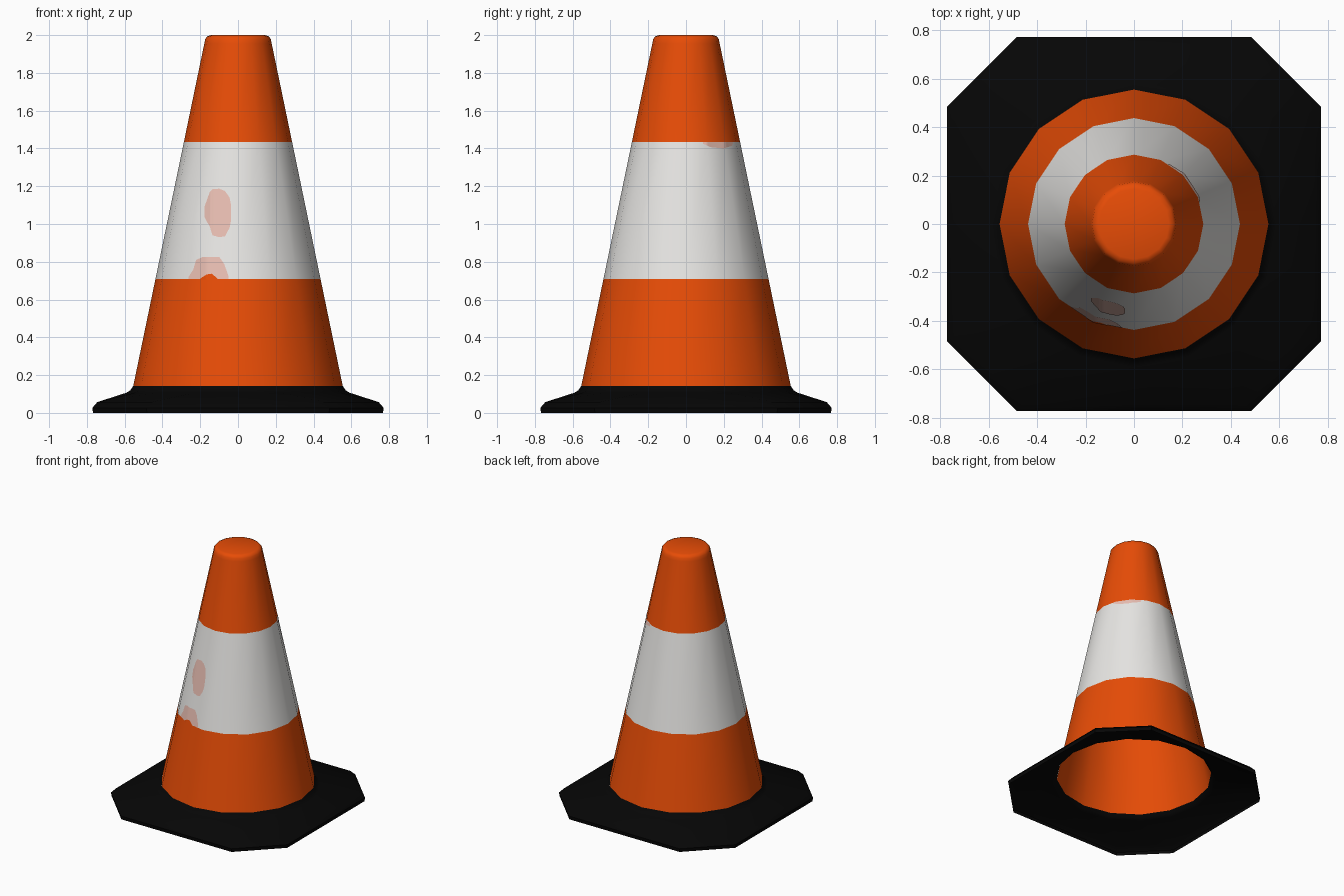
import bpy, bmesh, math

if "Cube" in bpy.data.objects:
    bpy.data.objects.remove(bpy.data.objects["Cube"])

SIDES = 16
BAND_LOW, BAND_HIGH = 0.708, 1.435


def material(name, rgb):
    m = bpy.data.materials.new(name)
    m.diffuse_color = (*rgb, 1)
    m.use_nodes = True
    m.node_tree.nodes["Principled BSDF"].inputs["Base Color"].default_value = m.diffuse_color
    return m


orange = material("orange", (0.83, 0.075, 0.002))
white = material("white", (0.82, 0.81, 0.79))
black = material("black", (0.0018, 0.0018, 0.0018))
stain = material("faded pink", (0.82, 0.52, 0.45))


def cone_radius(z):
    return 0.555 - 0.2075 * (z - 0.14)


def circle(r, z):
    return [(r * math.cos(i * math.tau / SIDES), r * math.sin(i * math.tau / SIDES), z)
            for i in range(SIDES)]


def octagon(half, z):
    # chamfered square, with an extra point in the middle of every edge
    c = half - 0.286
    m = (half + c) / 2
    quarter = [(half, 0), (half, c), (m, m), (c, half)]
    pts = []
    for _ in range(4):
        pts += [(x, y, z) for x, y in quarter]
        quarter = [(-y, x) for x, y in quarter]
    return pts


def finish(name, bm, mats, angle):
    mesh = bpy.data.meshes.new(name)
    bm.to_mesh(mesh)
    bm.free()
    ob = bpy.data.objects.new(name, mesh)
    bpy.context.collection.objects.link(ob)
    for m in mats:
        mesh.materials.append(m)
    bpy.ops.object.select_all(action='DESELECT')
    ob.select_set(True)
    bpy.context.view_layer.objects.active = ob
    bpy.ops.object.shade_smooth_by_angle(angle=math.radians(angle))
    return ob


def loft(name, rings, mats, angle, cap_top=False):
    # open shell through a stack of rings, listed from the bottom up
    bm = bmesh.new()
    rows = [[bm.verts.new(p) for p in ring] for ring in rings]
    for a, b in zip(rows, rows[1:]):
        for i in range(SIDES):
            j = (i + 1) % SIDES
            bm.faces.new((a[i], a[j], b[j], b[i]))
    if cap_top:
        bm.faces.new(rows[-1])
    return finish(name, bm, mats, angle)


# rubber foot: hollow chamfered square shell rising to a round collar
loft("base", [octagon(0.768, 0.0), octagon(0.771, 0.027), octagon(0.745, 0.057),
              circle(0.59, 0.107), circle(0.57, 0.12), circle(0.555, 0.143)],
     [black], 40)

# hollow cone, open below, with a rounded tip
wall = [(cone_radius(z), z) for z in (0.14, BAND_LOW, BAND_HIGH, 1.955)]
tip = [(0.174, 1.978), (0.163, 1.993), (0.145, 2.0)]
cone = loft("cone", [circle(r, z) for r, z in wall + tip], [orange, white], 45, cap_top=True)

# reflective band
for f in cone.data.polygons:
    if BAND_LOW < f.center.z < BAND_HIGH:
        f.material_index = 1


def on_cone(u, z, lift, turn):
    # point on the faceted wall at sideways offset u
    r = cone_radius(z)
    a = math.asin(max(-1, min(1, u / r))) - math.pi / 2 + turn
    step = math.tau / SIDES
    r *= math.cos(step / 2) / math.cos(a % step - step / 2)
    return ((r + lift) * math.cos(a), (r + lift) * math.sin(a), z)


def patch(name, mat, columns, lift=0.002, turn=0.0):
    # thin mark built from columns of (offset, low, high)
    bm = bmesh.new()
    cols = []
    for (u0, l0, h0), (u1, l1, h1) in zip(columns, columns[1:] + columns[-1:]):
        for k in range(6 if u1 > u0 else 1):
            t = k / 6
            u, lo, hi = u0 + (u1 - u0) * t, l0 + (l1 - l0) * t, h0 + (h1 - h0) * t
            cols.append([bm.verts.new(on_cone(u, z, lift, turn)) for z in (lo, hi)])
    for a, b in zip(cols, cols[1:]):
        bm.faces.new((a[0], b[0], b[1], a[1]))
    finish(name, bm, [mat], 40)


# worn marks on the band
patch("scuff_middle", stain, [
    (-0.18, 1.04, 1.09), (-0.165, 1.01, 1.13), (-0.15, 0.99, 1.17), (-0.135, 0.94, 1.185),
    (-0.10, 0.93, 1.187), (-0.07, 0.935, 1.175), (-0.045, 0.98, 1.14),
    (-0.037, 1.02, 1.10)])
patch("scuff_low", stain, [
    (-0.265, 0.71, 0.72), (-0.24, 0.71, 0.76), (-0.225, 0.71, 0.81), (-0.19, 0.71, 0.825),
    (-0.10, 0.71, 0.825), (-0.075, 0.71, 0.79), (-0.06, 0.71, 0.75), (-0.05, 0.71, 0.72)])
patch("chipped_edge", orange, [
    (-0.20, 0.705, 0.712), (-0.165, 0.705, 0.733), (-0.14, 0.705, 0.737),
    (-0.11, 0.705, 0.712)], lift=0.0035)
patch("scuff_high", stain, [
    (0.09, 1.425, 1.433), (0.13, 1.407, 1.433), (0.20, 1.40, 1.433), (0.25, 1.415, 1.433)],
    turn=math.pi / 2)
